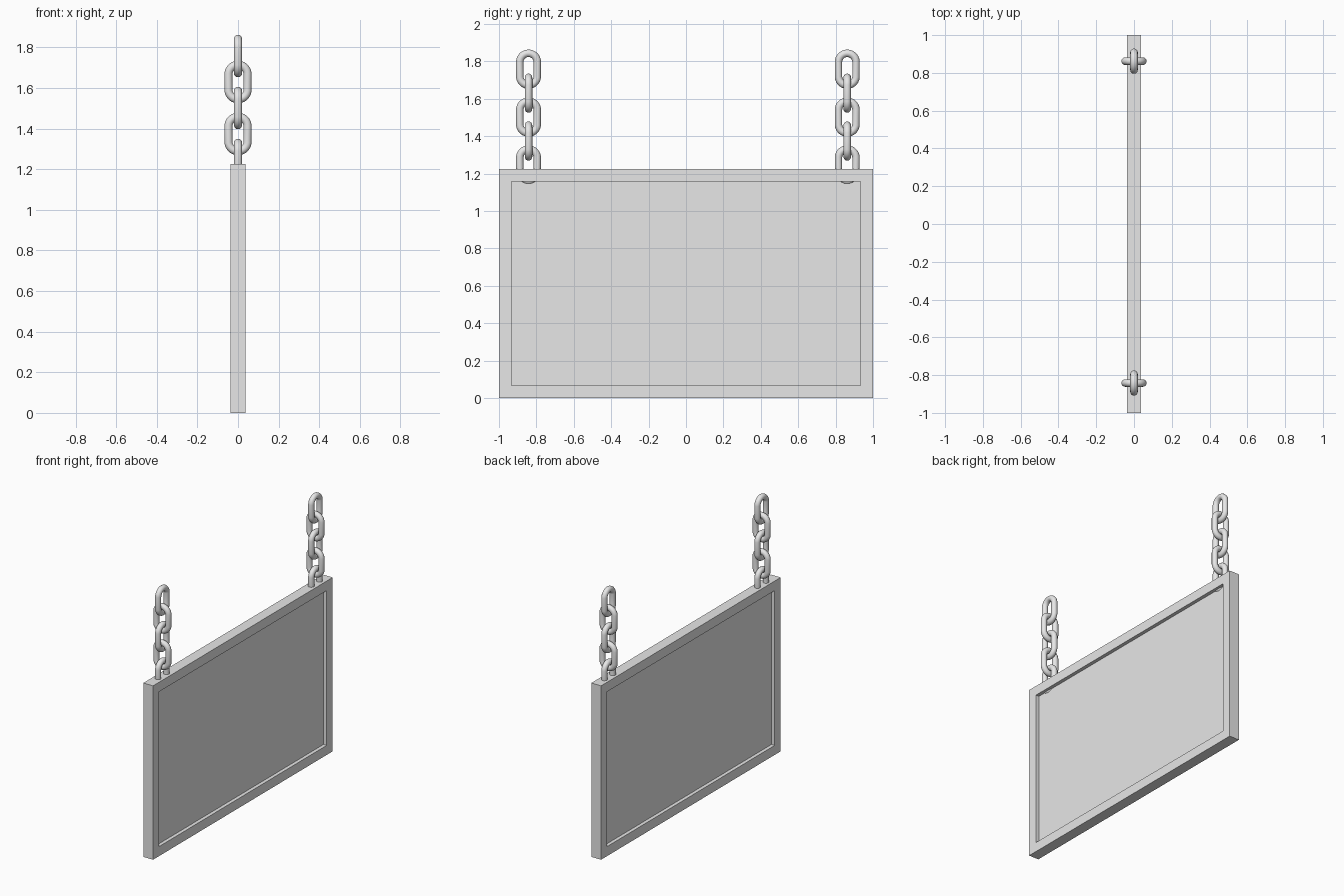
import bpy
import bmesh
import math
from mathutils import Matrix

cube = bpy.data.objects.get("Cube")
if cube:
    bpy.data.objects.remove(cube, do_unlink=True)

# One plain grey for everything
grey = bpy.data.materials.new("light grey")
grey.use_nodes = True
colour = (0.8, 0.8, 0.8, 1)
grey.diffuse_color = colour
grey.node_tree.nodes["Principled BSDF"].inputs["Base Color"].default_value = colour

THICK, WIDTH, HEIGHT = 0.076, 2.0, 1.225
BORDER, RECESS = 0.095, 0.025
BAR, BEND, STRETCH = 0.02, 0.047, 0.038
TOP_LINK, SPACING, LINKS = 1.758, 0.128, 5
SEGMENTS = 32


def add_object(name, mesh):
    mesh.materials.append(grey)
    obj = bpy.data.objects.new(name, mesh)
    bpy.context.collection.objects.link(obj)
    return obj


def make_board():
    """Slab with a straight-walled recess on both broad faces."""
    bm = bmesh.new()
    bmesh.ops.create_cube(bm, size=1)
    bmesh.ops.scale(bm, vec=(THICK, WIDTH, HEIGHT), verts=bm.verts)
    bmesh.ops.translate(bm, vec=(0, 0, HEIGHT / 2), verts=bm.verts)
    bm.normal_update()
    broad = [f for f in bm.faces if abs(f.normal.x) > 0.9]
    bmesh.ops.inset_individual(bm, faces=broad, thickness=BORDER)
    bmesh.ops.inset_individual(bm, faces=broad, thickness=0, depth=-RECESS)
    mesh = bpy.data.meshes.new("sign_board")
    bm.to_mesh(mesh)
    bm.free()
    add_object("sign_board", mesh)


def make_link_mesh():
    """Ring pulled apart into an oval chain link, lying in the YZ plane."""
    bpy.ops.mesh.primitive_torus_add(
        major_radius=BEND, minor_radius=BAR,
        major_segments=SEGMENTS, minor_segments=16)
    ring = bpy.context.object
    bpy.ops.object.shade_smooth()
    mesh = ring.data
    mesh.name = "chain_link"
    mesh.transform(Matrix.Rotation(math.pi / SEGMENTS, 4, "Z"))
    mesh.transform(Matrix.Rotation(math.pi / 2, 4, "Y"))
    for v in mesh.vertices:
        v.co.z += math.copysign(STRETCH, v.co.z)
    bpy.data.objects.remove(ring, do_unlink=True)
    return mesh


make_board()

# Two hanging chains, each link turned a quarter from the one above
link = make_link_mesh()
for side, y in (("front", -0.842), ("back", 0.862)):
    for i in range(LINKS):
        obj = add_object(f"{side}_chain_link_{i + 1}", link.copy())
        obj.location = (0, y, TOP_LINK - i * SPACING)
        obj.rotation_euler.z = (i % 2) * math.pi / 2
